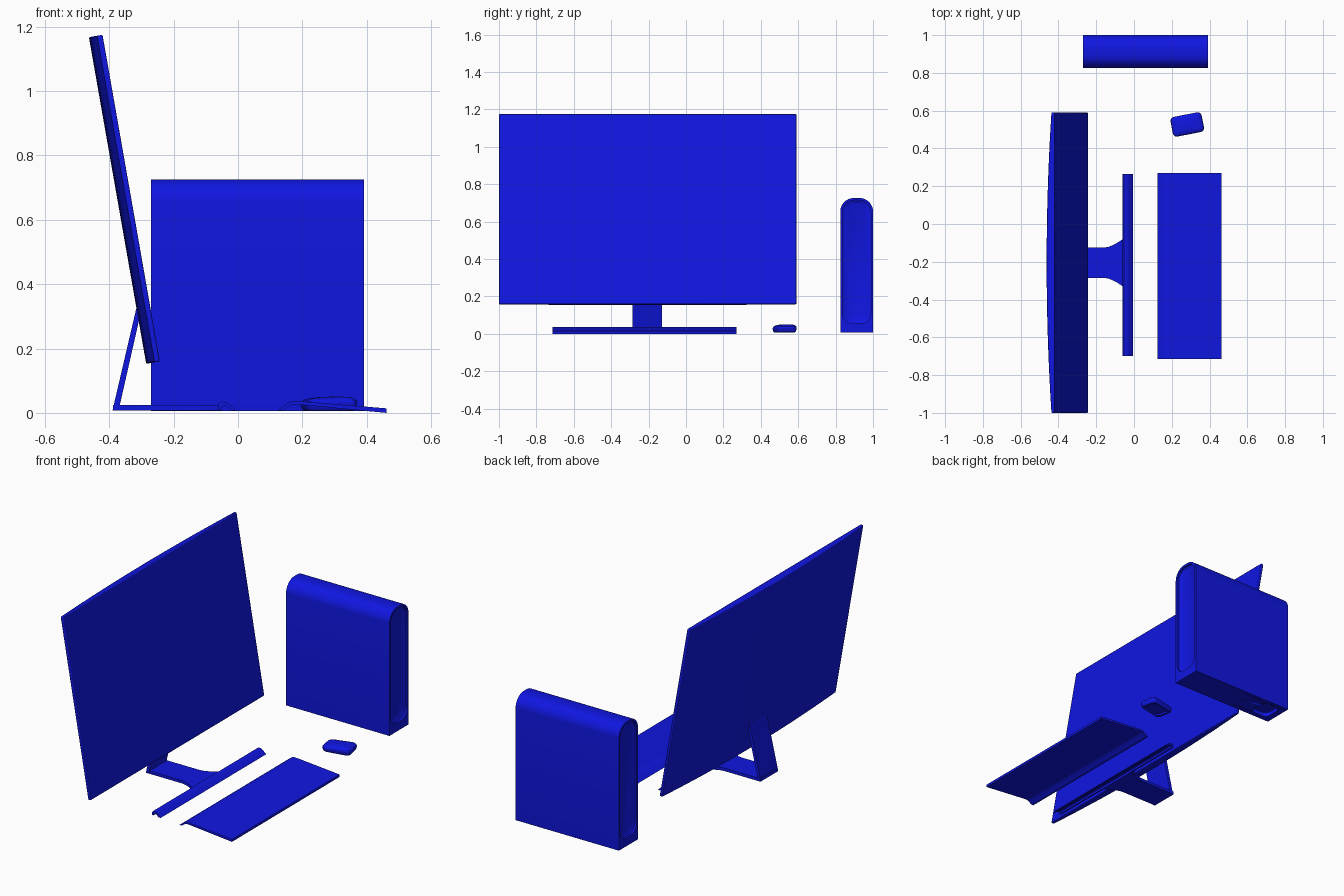
import bpy, bmesh, math
from mathutils import Vector, Matrix

if "Cube" in bpy.data.objects:
    bpy.data.objects.remove(bpy.data.objects["Cube"])

blue = bpy.data.materials.new("blue")
blue.diffuse_color = (0.005, 0.008, 0.75, 1)
blue.use_nodes = True
blue.node_tree.nodes["Principled BSDF"].inputs["Base Color"].default_value = blue.diffuse_color


def finish(bm, name, bevel=0.0):
    bmesh.ops.recalc_face_normals(bm, faces=bm.faces)
    me = bpy.data.meshes.new(name)
    bm.to_mesh(me)
    bm.free()
    me.materials.append(blue)
    ob = bpy.data.objects.new(name, me)
    bpy.context.collection.objects.link(ob)
    bpy.ops.object.select_all(action='DESELECT')
    bpy.context.view_layer.objects.active = ob
    ob.select_set(True)
    bpy.ops.object.shade_smooth_by_angle(angle=math.radians(30))
    if bevel:
        m = ob.modifiers.new("soft_edges", 'BEVEL')
        m.width, m.segments, m.limit_method = bevel, 2, 'ANGLE'
        m.angle_limit = math.radians(40)
    return ob


def loft(name, rings, bevel=0.0):
    """Skin closed rings of equal length and cap both ends."""
    bm = bmesh.new()
    vs = [[bm.verts.new(p) for p in r] for r in rings]
    n = len(vs[0])
    for a, b in zip(vs, vs[1:]):
        for i in range(n):
            j = (i + 1) % n
            bm.faces.new((a[i], a[j], b[j], b[i]))
    bm.faces.new(vs[0])
    bm.faces.new(vs[-1])
    return finish(bm, name, bevel)


def prism_y(name, profile, y0, y1, bevel=0.0):
    return loft(name, [[(x, y, z) for x, z in profile] for y in (y0, y1)], bevel)


def rounded(a0, a1, b0, b1, r_low, r_high, seg=8):
    """Rounded rectangle with separate radii for the b0 and b1 corners."""
    pts = []
    for ca, cb, r, start in ((a1 - r_low, b0 + r_low, r_low, -90),
                             (a1 - r_high, b1 - r_high, r_high, 0),
                             (a0 + r_high, b1 - r_high, r_high, 90),
                             (a0 + r_low, b0 + r_low, r_low, 180)):
        for i in range(seg + 1):
            t = math.radians(start + 90 * i / seg)
            pts.append((ca + r * math.cos(t), cb + r * math.sin(t)))
    return pts


# Monitor panel: flat screen in front, bowed back, leaning backwards
bottom, top = Vector((-0.243, 0, 0.16)), Vector((-0.421, 0, 1.175))
up = (top - bottom).normalized()
back = Vector((-up.z, 0, up.x))
yc, half = -0.205, 0.795
plan = [(-1, 0), (1, 0)]
N = 20
for i in range(N + 1):
    s = 1 - 2 * i / N
    plan.append((s, 0.017 + 0.026 * (1 - s * s)))
loft("monitor_panel",
     [[p + back * t + Vector((0, yc + half * s, 0)) for s, t in plan] for p in (bottom, top)],
     bevel=0.004)

# Monitor stand: sloping leg, flat foot flaring into a front bar
prism_y("stand_leg", [(-0.39, 0.008), (-0.370, 0.012), (-0.298, 0.33), (-0.316, 0.325)],
        yc - 0.082, yc + 0.076)
edge = [(-0.388, 0.08), (-0.16, 0.08), (-0.135, 0.084), (-0.11, 0.094),
        (-0.085, 0.108), (-0.052, 0.13)]
outline = [(x, yc + w) for x, w in edge] + [(x, yc - w) for x, w in reversed(edge)]
loft("stand_foot", [[(x, y, z) for x, y in outline] for z in (0.008, 0.025)])
prism_y("stand_front_bar",
        [(-0.06, 0.010), (-0.06, 0.028), (-0.054, 0.035), (-0.038, 0.034), (-0.028, 0.028),
         (-0.005, 0.008), (-0.018, 0.008), (-0.036, 0.021), (-0.05, 0.021), (-0.052, 0.010)],
        -0.70, 0.265)

# Keyboard: thin sloping plate with its rear edge folded down
prism_y("keyboard",
        [(0.462, 0.0), (0.462, 0.014), (0.195, 0.036), (0.17, 0.037), (0.157, 0.033),
         (0.125, 0.008), (0.140, 0.008), (0.163, 0.024), (0.172, 0.026), (0.195, 0.025)],
        -0.715, 0.27)

# Mouse: low domed shell with a recessed underside
turn = Matrix.Rotation(math.radians(11), 4, 'Z')
rings = []
for z, k, slope in ((0.018, 0.70, 0), (0.008, 0.72, 0), (0.008, 0.88, 0), (0.014, 0.95, 0),
                    (0.029, 1.0, 0.02), (0.037, 0.97, 0.03), (0.043, 0.88, 0.04),
                    (0.047, 0.70, 0.04), (0.050, 0.35, 0.03)):
    hx, hy = 0.084 * k, 0.053 * k
    r = 0.022 * k
    rings.append([turn @ Vector((x, y, z + slope * x)) + Vector((0.282, 0.527, 0))
                  for x, y in rounded(-hx, hx, -hy, hy, r, r)])
loft("mouse", rings)

# Computer case: rounded top, stepped recess at both ends
outer = rounded(0.825, 1.0, 0.006, 0.726, 0.001, 0.072)
rim = rounded(0.837, 0.988, 0.055, 0.714, 0.055, 0.062)
panel = rounded(0.855, 0.970, 0.072, 0.697, 0.045, 0.048)
x0, x1, d = -0.27, 0.392, 0.022
ends = [(x0 + d, panel), (x0 + 0.012, rim), (x0, rim), (x0, outer),
        (x1, outer), (x1, rim), (x1 - 0.012, rim), (x1 - d, panel)]
case = loft("computer_case", [[(x, y, z) for y, z in ring] for x, ring in ends])

# Cable slot under the rear of the case
slot_shape = rounded(-0.235, -0.12, 0.855, 0.97, 0.03, 0.03)
slot = loft("slot_cutter", [[(x, y, z) for x, y in slot_shape] for z in (-0.02, 0.03)])
slot.hide_render = True
cut = case.modifiers.new("cable_slot", 'BOOLEAN')
cut.operation, cut.object, cut.solver = 'DIFFERENCE', slot, 'EXACT'
bpy.context.view_layer.objects.active = case
bpy.ops.object.modifier_apply(modifier=cut.name)
bpy.data.objects.remove(slot)
